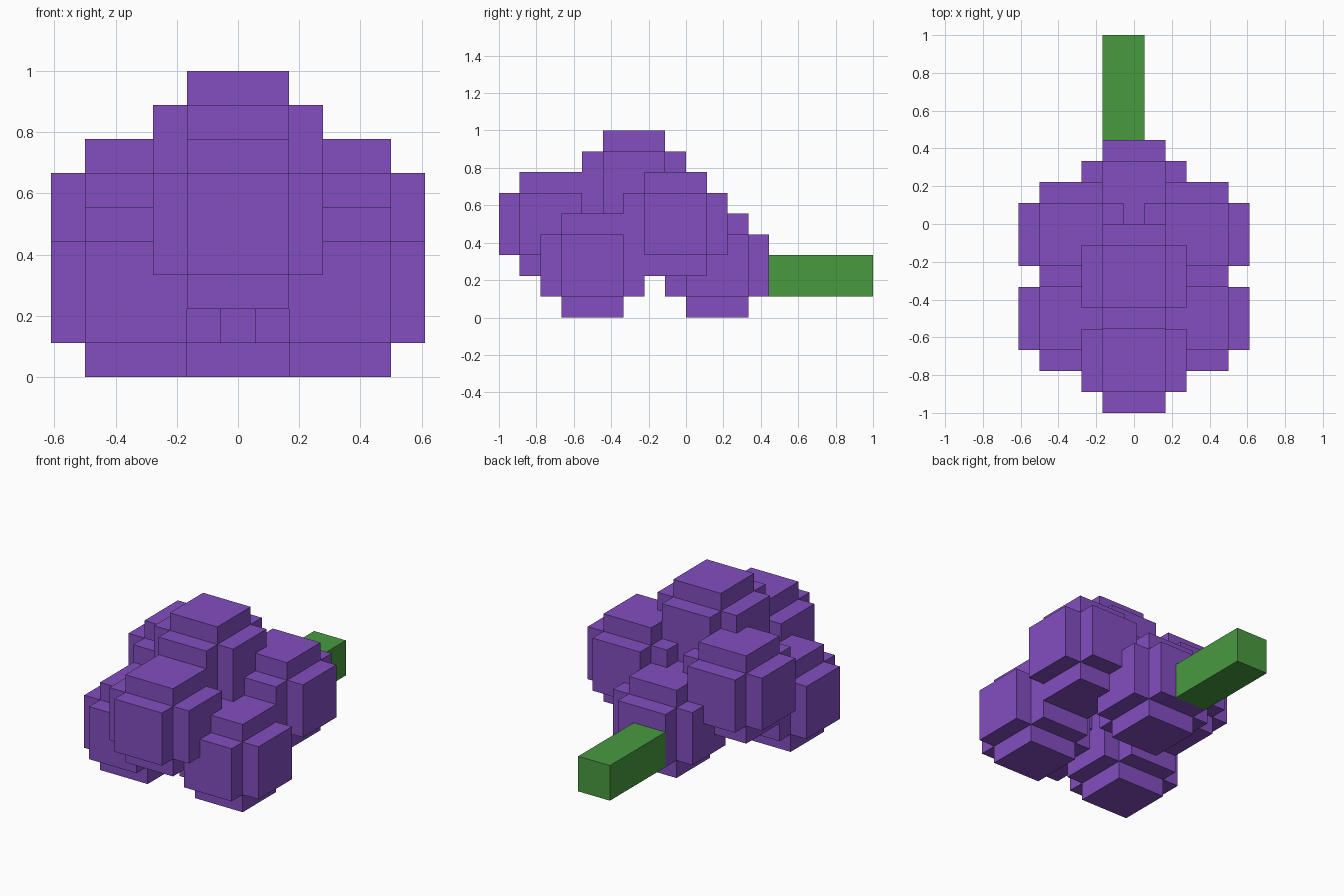
import bpy
import bmesh
from mathutils import Vector, Matrix

cube = bpy.data.objects.get("Cube")
if cube:
    bpy.data.objects.remove(cube, do_unlink=True)

U = 1 / 9  # block grid unit


def material(name, rgb):
    mat = bpy.data.materials.new(name)
    mat.use_nodes = True
    color = (*rgb, 1)
    mat.diffuse_color = color
    mat.node_tree.nodes["Principled BSDF"].inputs["Base Color"].default_value = color
    return mat


purple = material("grape purple", (0.227, 0.076, 0.527))
green = material("stem green", (0.067, 0.323, 0.051))


def add_object(name, bm, location, mat):
    mesh = bpy.data.meshes.new(name)
    bm.to_mesh(mesh)
    bm.free()
    mesh.materials.append(mat)
    obj = bpy.data.objects.new(name, mesh)
    obj.location = Vector(location) * U
    bpy.context.collection.objects.link(obj)
    return obj


def add_grape(name, location):
    # 3-unit core with every face pushed out one unit
    bm = bmesh.new()
    bmesh.ops.create_cube(bm, size=3 * U)
    caps = bmesh.ops.extrude_discrete_faces(bm, faces=bm.faces[:])["faces"]
    for cap in caps:
        cap.normal_update()
        push = cap.calc_center_median().normalized() * U
        bmesh.ops.translate(bm, verts=cap.verts[:], vec=push)
    bmesh.ops.recalc_face_normals(bm, faces=bm.faces[:])
    return add_object(name, bm, location, purple)


# Grapes along the centre line
add_grape("front_grape", (0, -6.5, 4.5))
add_grape("top_grape", (0, -2.5, 6.5))
add_grape("back_grape", (0, 1.5, 2.5))

# Mirrored side grapes
for side, sx in (("left", 1), ("right", -1)):
    add_grape(f"{side}_lower_grape", (3 * sx, -4.5, 2.5))
    add_grape(f"{side}_upper_grape", (3 * sx, -0.5, 4.5))

# Stem
bm = bmesh.new()
bmesh.ops.create_cube(bm, size=1, matrix=Matrix.Diagonal((2 * U, 5 * U, 2 * U, 1)))
add_object("stem", bm, (-0.5, 6.5, 2), green)
